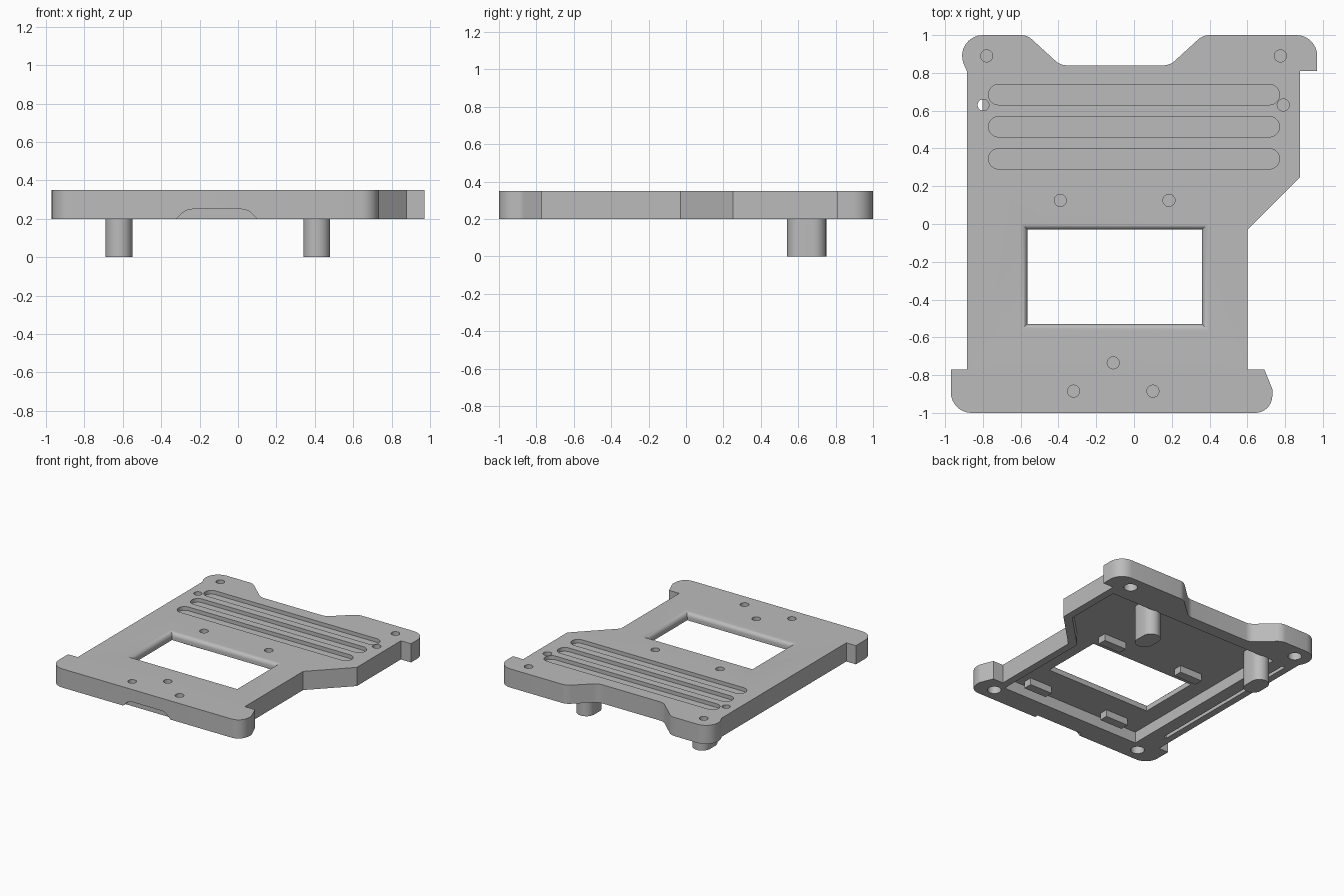
import bpy, bmesh, math
from mathutils import Vector

old = bpy.data.objects.get("Cube")
if old:
    bpy.data.objects.remove(old)

grey = bpy.data.materials.new("plain grey")
grey.use_nodes = True
grey.diffuse_color = (0.5, 0.5, 0.5, 1)
grey.node_tree.nodes["Principled BSDF"].inputs["Base Color"].default_value = (0.5, 0.5, 0.5, 1)

TOP, BASE, FLOOR = 0.35, 0.2, 0.29


def rounded(points, steps=8):
    """Outline from (x, y, radius) corners, given in order."""
    out = []
    for i, (x, y, r) in enumerate(points):
        p = Vector((x, y))
        if r == 0:
            out.append(p)
            continue
        a = (Vector(points[i - 1][:2]) - p).normalized()
        b = (Vector(points[(i + 1) % len(points)][:2]) - p).normalized()
        half = a.angle(b) / 2
        centre = p + (a + b).normalized() * r / math.sin(half)
        start = p + a * r / math.tan(half) - centre
        end = p + b * r / math.tan(half) - centre
        turn = end.angle_signed(start)
        for k in range(steps + 1):
            t = turn * k / steps
            c, s = math.cos(t), math.sin(t)
            out.append(centre + Vector((start.x * c - start.y * s, start.x * s + start.y * c)))
    return out


def loft(name, rings):
    """Closed solid through rings of (outline, z)."""
    bm = bmesh.new()
    loops = [[bm.verts.new((p[0], p[1], z)) for p in ring] for ring, z in rings]
    n = len(loops[0])
    bm.faces.new(loops[0])
    bm.faces.new(loops[-1])
    for low, high in zip(loops, loops[1:]):
        for i in range(n):
            j = (i + 1) % n
            bm.faces.new((low[i], low[j], high[j], high[i]))
    bmesh.ops.recalc_face_normals(bm, faces=bm.faces)
    mesh = bpy.data.meshes.new(name)
    bm.to_mesh(mesh)
    bm.free()
    mesh.materials.append(grey)
    ob = bpy.data.objects.new(name, mesh)
    bpy.context.collection.objects.link(ob)
    return ob


def prism(name, outline, low, high):
    return loft(name, [(outline, low), (outline, high)])


def rect(x0, x1, y0, y1):
    return [(x0, y0), (x1, y0), (x1, y1), (x0, y1)]


def circle(x, y, r, n=24):
    return [(x + r * math.cos(math.tau * i / n), y + r * math.sin(math.tau * i / n)) for i in range(n)]


def pill(x0, x1, y0, y1):
    r = min(x1 - x0, y1 - y0) / 2 - 0.0005
    return rounded([(x, y, r) for x, y in rect(x0, x1, y0, y1)])


def smooth(ob):
    bpy.ops.object.select_all(action="DESELECT")
    ob.select_set(True)
    bpy.context.view_layer.objects.active = ob
    bpy.ops.object.shade_smooth_by_angle(angle=math.radians(35))


# Plate outline with corner tabs, rear notch and slanted side
plate = prism("cover_plate", rounded([
    (-0.97, 1, 0.11), (-0.565, 1, 0.09), (-0.39, 0.84, 0.09),
    (0.19, 0.84, 0.09), (0.365, 1, 0.09), (0.97, 1, 0.11),
    (0.97, 0.81, 0), (0.88, 0.81, 0), (0.88, 0.25, 0), (0.6, -0.03, 0),
    (0.6, -0.77, 0), (0.69, -0.77, 0), (0.735, -0.88, 0.06), (0.725, -1, 0.09),
    (-0.97, -1, 0.11), (-0.97, -0.77, 0), (-0.885, -0.77, 0), (-0.885, 0.81, 0)]), BASE, TOP)

cutters = []


def cut(outline, low, high):
    cutters.append(prism("cutter", outline, low, high))


# Hollow underside
cut([(-0.7, -0.82), (0.54, -0.82), (0.54, 0), (0.82, 0.28), (0.82, 0.74), (-0.7, 0.74)],
    BASE - 0.1, FLOOR)

# Window with rounded upper rim
R = 0.035
rings = [(rect(-0.565, 0.36, -0.53, -0.03), BASE)]
for k in range(8):
    a = math.pi / 2 * k / 7
    d = R * (1 - math.cos(a))
    rings.append((rect(-0.565 - d, 0.36 + d, -0.53 - d, -0.03 + d), TOP - R + R * math.sin(a)))
rings.append((rings[-1][0], TOP + 0.05))
cutters.append(loft("cutter", rings))

# Three long grooves on top
for y in (0.685, 0.515, 0.345):
    cut(pill(-0.77, 0.77, y - 0.054, y + 0.054), TOP - 0.03, TOP + 0.05)

# Small round recesses on top
for x, y in ((-0.78, 0.89), (0.775, 0.89), (0.79, 0.63), (-0.39, 0.125),
             (0.185, 0.125), (-0.11, -0.735), (-0.32, -0.885), (0.1, -0.885)):
    cut(circle(x, y, 0.032), TOP - 0.03, TOP + 0.05)

# Side slit and the recess that opens into it
cut(rect(-0.83, -0.803, -0.62, 0.72), BASE - 0.05, FLOOR + 0.01)
cut(circle(-0.798, 0.63, 0.03), FLOOR, TOP + 0.05)

# Corner screw holes underneath
for x, y in ((-0.78, 0.89), (0.78, 0.89), (-0.78, -0.89), (0.58, -0.89)):
    cut(circle(x, y, 0.05), BASE - 0.05, FLOOR)

# Shallow thumb notch in the front edge
notch = prism("cutter", rounded([(-0.34, 0.18, 0), (-0.27, 0.25, 0.08),
                                 (0.05, 0.25, 0.08), (0.12, 0.18, 0)]), -0.05, 0.03)
for v in notch.data.vertices:
    x, z, depth = v.co
    v.co = (x, -1 + depth, z)
bm = bmesh.new()
bm.from_mesh(notch.data)
bmesh.ops.recalc_face_normals(bm, faces=bm.faces)
bm.to_mesh(notch.data)
bm.free()
cutters.append(notch)

# Carve the plate and discard the cutters
bpy.context.view_layer.objects.active = plate
for c in cutters:
    mod = plate.modifiers.new("cut", "BOOLEAN")
    mod.operation, mod.solver, mod.object = "DIFFERENCE", "EXACT", c
    bpy.ops.object.modifier_apply(modifier=mod.name)
    bpy.data.objects.remove(c)
smooth(plate)

# Two support posts
for name, x in (("right_post", -0.62), ("left_post", 0.41)):
    smooth(prism(name, pill(x - 0.07, x + 0.07, 0.54, 0.75), 0, FLOOR + 0.005))

# Four retaining blocks around the window underside
for side, x in (("right", -0.43), ("left", 0.29)):
    for end, y in (("front", -0.74), ("back", 0.1)):
        prism(f"{end}_{side}_block", rect(x - 0.1, x + 0.1, y - 0.035, y + 0.035), 0.235, FLOOR + 0.005)
